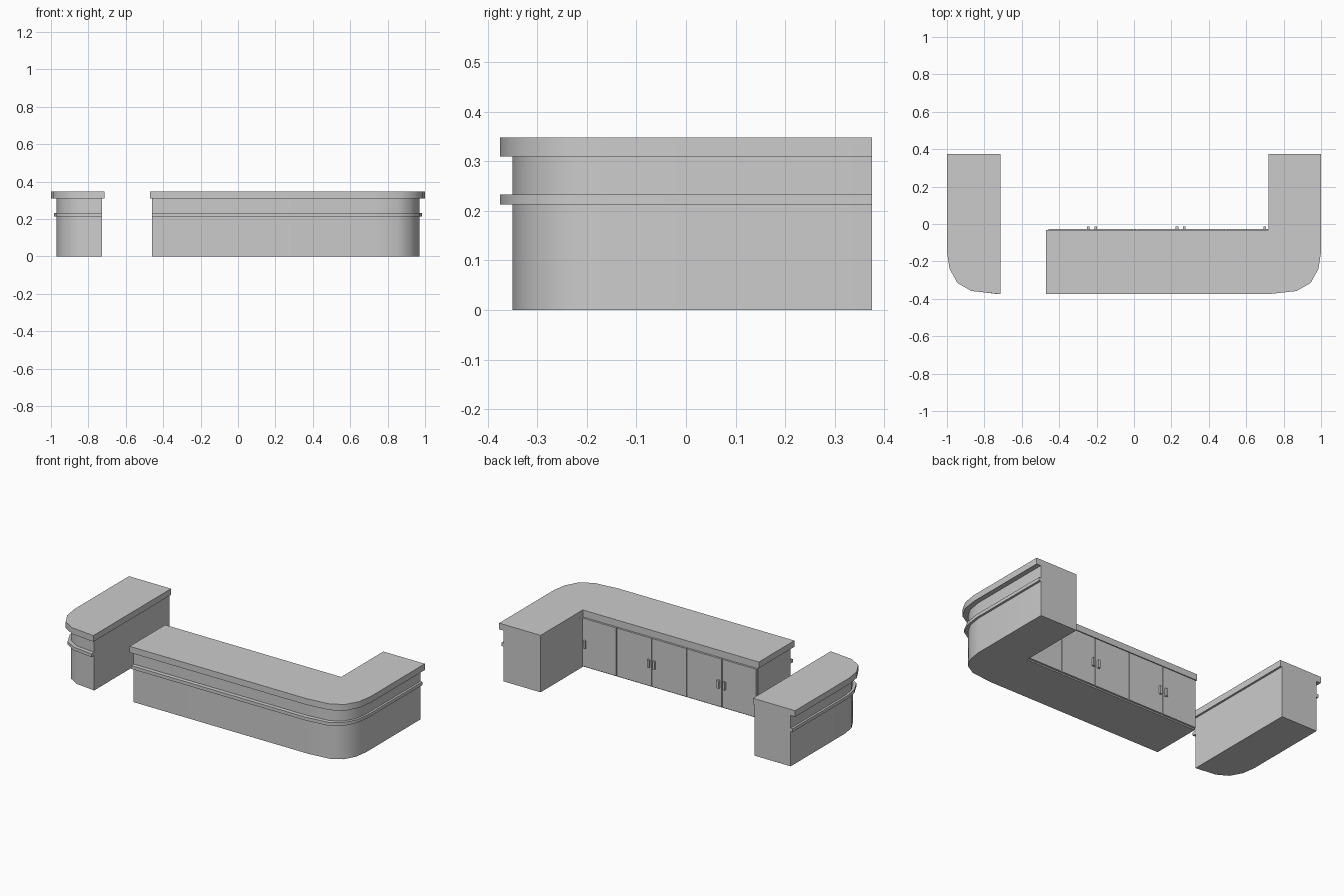
import bpy, bmesh

if "Cube" in bpy.data.objects:
    bpy.data.objects.remove(bpy.data.objects["Cube"])

# Corner curve as fractions of (x reach past 0.72, y reach past -0.15)
CURVE = [(0, 1), (0.535, 0.925), (0.80, 0.735), (0.95, 0.40), (1, 0)]
END_Y = 0.375


def outer(xo, yo):
    """Outer edge: along the rounded front corner, then back to the end."""
    pts = [(0.72 + (xo - 0.72) * u, -0.15 - (yo - 0.15) * v) for u, v in CURVE]
    return pts + [(xo, END_Y)]


def prism(name, pts, z0, z1, smooth=True):
    bm = bmesh.new()
    face = bm.faces.new([bm.verts.new((x, y, z0)) for x, y in pts])
    ext = bmesh.ops.extrude_face_region(bm, geom=[face])
    for v in ext["geom"]:
        if isinstance(v, bmesh.types.BMVert):
            v.co.z = z1
    bmesh.ops.recalc_face_normals(bm, faces=bm.faces)
    mesh = bpy.data.meshes.new(name)
    bm.to_mesh(mesh)
    bm.free()
    obj = bpy.data.objects.new(name, mesh)
    bpy.context.collection.objects.link(obj)
    if smooth:
        bpy.ops.object.select_all(action="DESELECT")
        obj.select_set(True)
        bpy.context.view_layer.objects.active = obj
        bpy.ops.object.shade_smooth_by_angle(angle=0.6)
    return obj


def box(name, x0, x1, y0, y1, z0, z1):
    return prism(name, [(x0, y0), (x1, y0), (x1, y1), (x0, y1)], z0, z1, False)


def long_shape(left, xo, yo, back):
    """L-shaped plan of the long counter."""
    return [(left, -yo)] + outer(xo, yo) + [(0.72, END_Y), (0.72, back), (left, back)]


def short_shape(inner, xo, yo):
    """Plan of the short counter, mirrored to the left side."""
    pts = outer(xo, yo)
    pts[0] = (inner, -yo)
    return [(-x, y) for x, y in pts + [(inner, END_Y)]]


# Worktops and bodies
prism("long_worktop", long_shape(-0.47, 1.0, 0.375, -0.032), 0.31, 0.348)
prism("long_body", long_shape(-0.46, 0.97, 0.35, -0.038), 0, 0.31)
prism("short_worktop", short_shape(0.715, 1.0, 0.375), 0.31, 0.348)
prism("short_body", short_shape(0.727, 0.97, 0.35), 0, 0.31)

# Trim rails that follow the outer faces
rail_out, rail_in = outer(0.983, 0.375), outer(0.96, 0.34)
prism("long_rail", [(-0.46, -0.375)] + rail_out + rail_in[::-1] + [(-0.46, -0.34)],
      0.213, 0.233)
rail_out[0], rail_in[0] = (0.727, -0.375), (0.727, -0.34)
prism("short_rail", [(-x, y) for x, y in rail_out + rail_in[::-1]], 0.213, 0.233)

# Cupboard doors on the staff side
seams = [-0.458, -0.225, 0.012, 0.25, 0.488, 0.718]
for i, (a, b) in enumerate(zip(seams, seams[1:])):
    box(f"door_{i + 1}", a + 0.002, b - 0.002, -0.04, -0.026, 0.008, 0.302)

# Door handles
for i, x in enumerate([-0.244, -0.204, 0.23, 0.268, 0.70]):
    box(f"handle_{i + 1}", x - 0.007, x + 0.007, -0.03, -0.014, 0.122, 0.17)
